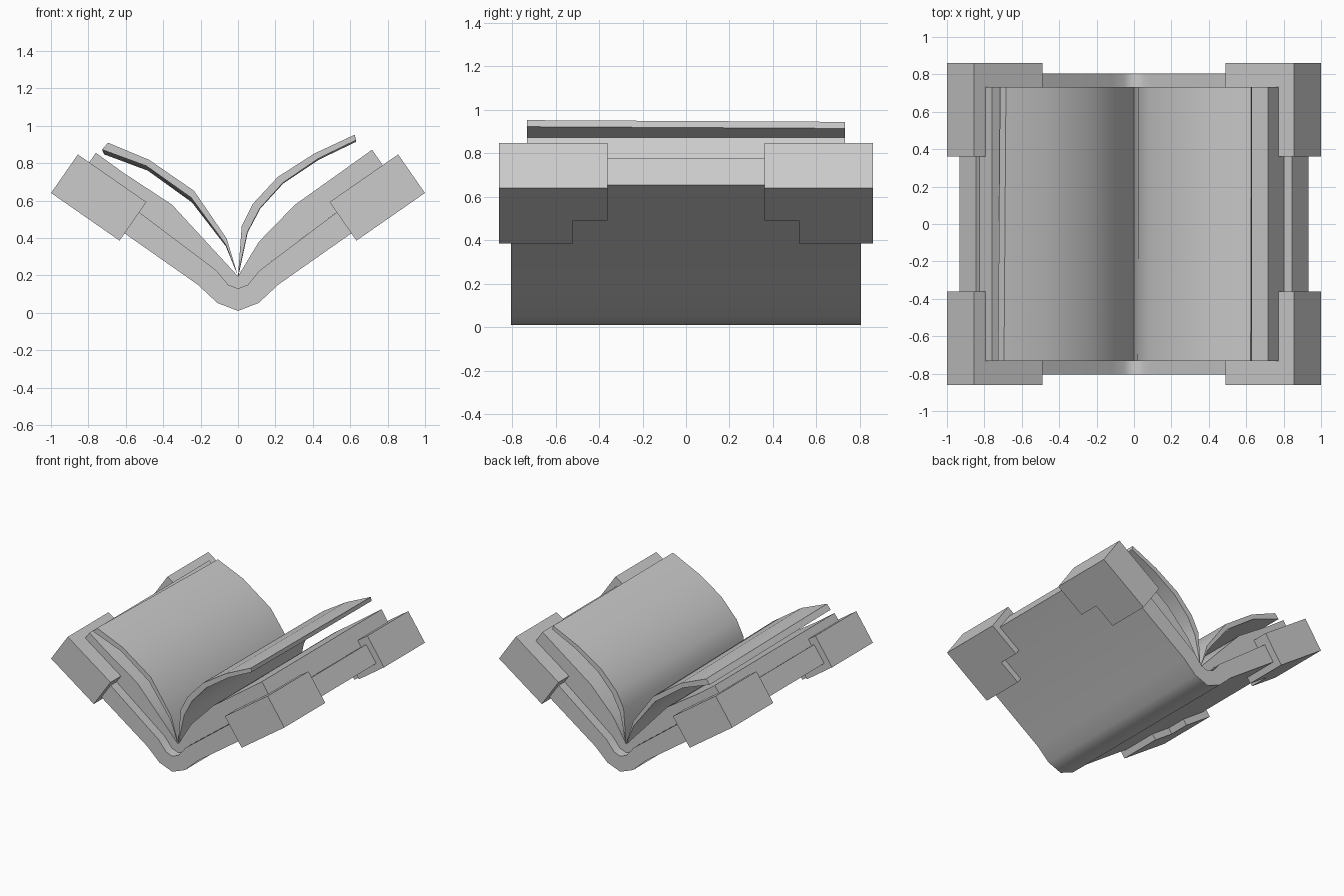
import bpy, math
from mathutils import Vector

cube = bpy.data.objects.get("Cube")
if cube:
    bpy.data.objects.remove(cube, do_unlink=True)

grey = bpy.data.materials.new("plain_grey")
grey.use_nodes = True
colour = (0.6, 0.6, 0.6, 1)
grey.diffuse_color = colour
grey.node_tree.nodes["Principled BSDF"].inputs["Base Color"].default_value = colour

# Opened cover: direction along a board and its upward normal
ALONG = Vector((0.821, 0, 0.571))
UP = Vector((-0.571, 0, 0.821))


def loft(name, start, end, smooth=True):
    """Solid between two matching outlines of 3D points."""
    n = len(start)
    faces = [tuple(range(n)), tuple(range(2 * n - 1, n - 1, -1))]
    faces += [(i, i + n, (i + 1) % n + n, (i + 1) % n) for i in range(n)]
    mesh = bpy.data.meshes.new(name)
    mesh.from_pydata([tuple(p) for p in start + end], [], faces)
    mesh.materials.append(grey)
    obj = bpy.data.objects.new(name, mesh)
    bpy.context.collection.objects.link(obj)
    bpy.ops.object.select_all(action="DESELECT")
    obj.select_set(True)
    bpy.context.view_layer.objects.active = obj
    bpy.ops.object.mode_set(mode="EDIT")
    bpy.ops.mesh.select_all(action="SELECT")
    bpy.ops.mesh.normals_make_consistent(inside=False)
    bpy.ops.object.mode_set(mode="OBJECT")
    if smooth:
        bpy.ops.object.shade_smooth_by_angle(angle=math.radians(45))
    return obj


def extrude(name, front, half, back=None):
    """Extrude an x-z profile along y, optionally to a different back profile."""
    return loft(name, [(x, -half, z) for x, z in front],
                [(x, half, z) for x, z in back or front])


def board_point(a, y, n, side):
    p = ALONG * a + UP * n
    return (side * p.x, y, p.z)


# Cover: two boards and a rounded spine
outer = [(0, 0.01), (0.11, 0.052), (0.215, 0.15), (0.932, 0.653)]
inner = [(0.845, 0.776), (0.115, 0.226), (0.053, 0.15), (0, 0.13)]
half_cover = outer + inner
mirrored = [(-x, z) for x, z in reversed(half_cover) if x > 0]
extrude("cover", half_cover + mirrored, 0.805)

# Page blocks resting on the boards
gutter = [(0.115, 0.226), (0.053, 0.15), (0, 0.13), (0, 0.195)]
left_top = [(0.112, 0.38), (0.305, 0.578), (0.53, 0.738), (0.717, 0.872), (0.803, 0.745)]
right_top = [(0.353, 0.578), (0.615, 0.75), (0.76, 0.855), (0.825, 0.761)]
extrude("left_page_block", gutter + left_top, 0.732)
extrude("right_page_block", [(-x, z) for x, z in gutter + right_top], 0.732)

# Loose turning pages, the back edge drooping slightly
left_page = [(0, 0.195), (0.02, 0.465), (0.08, 0.583), (0.214, 0.727), (0.406, 0.85),
             (0.624, 0.952), (0.63, 0.922), (0.43, 0.825), (0.24, 0.695),
             (0.118, 0.56), (0.05, 0.43)]
extrude("left_loose_page", left_page, 0.732,
        [(x + 0.002, z - 0.008 * min(1, x * 2)) for x, z in left_page])
right_page = [(0, 0.195), (-0.06, 0.396), (-0.235, 0.652), (-0.476, 0.818),
              (-0.695, 0.909), (-0.727, 0.872), (-0.49, 0.785),
              (-0.25, 0.615), (-0.066, 0.365)]
extrude("right_loose_page", right_page, 0.732,
        [(x * 0.985, z - 0.025 * min(1, -x * 6)) for x, z in right_page])

# L-shaped corner guards
guard = [(0.74, 0.86), (1.186, 0.86), (1.186, 0.36), (0.924, 0.36),
         (0.924, 0.52), (0.74, 0.52)]
for side, side_name in ((1, "left"), (-1, "right")):
    for end, end_name in ((-1, "front"), (1, "back")):
        loft(f"{end_name}_{side_name}_corner_guard",
             [board_point(a, end * y, -0.045, side) for a, y in guard],
             [board_point(a, end * y, 0.206, side) for a, y in guard], smooth=False)
